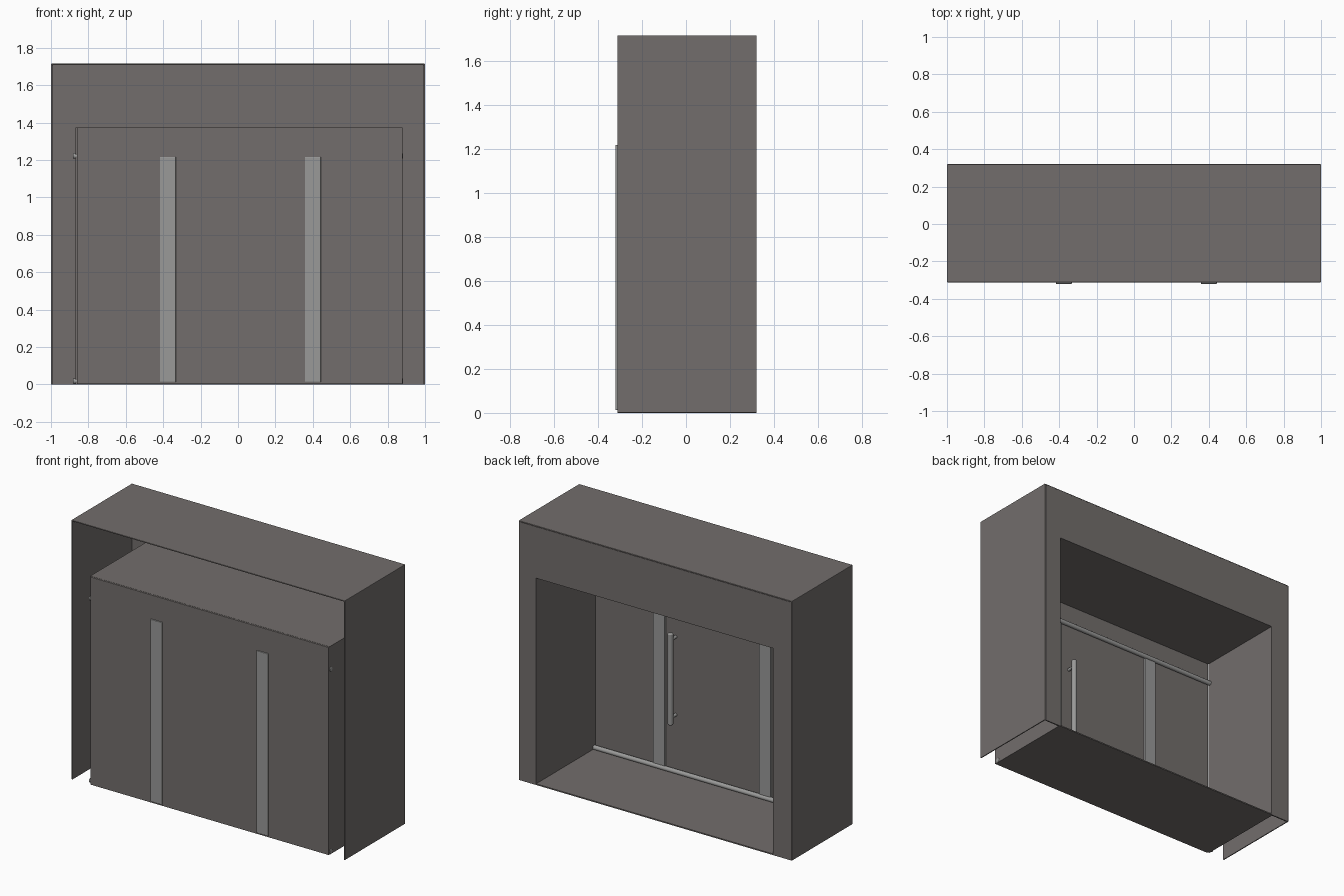
import bpy, bmesh, math
from mathutils import Matrix

cube = bpy.data.objects.get("Cube")
if cube:
    bpy.data.objects.remove(cube, do_unlink=True)


def material(name, color):
    m = bpy.data.materials.new(name)
    m.use_nodes = True
    m.diffuse_color = color
    for n in m.node_tree.nodes:
        if n.type == 'BSDF_PRINCIPLED':
            n.inputs["Base Color"].default_value = color
    return m


BODY = material("warm grey panel", (0.17, 0.155, 0.15, 1))
METAL = material("light grey metal", (0.32, 0.32, 0.315, 1))


def finish(name, bm, mat, bevel=0.0):
    bmesh.ops.recalc_face_normals(bm, faces=bm.faces)
    mesh = bpy.data.meshes.new(name)
    bm.to_mesh(mesh)
    bm.free()
    mesh.materials.append(mat)
    ob = bpy.data.objects.new(name, mesh)
    bpy.context.collection.objects.link(ob)
    if bevel:
        mod = ob.modifiers.new("soft edges", 'BEVEL')
        mod.width = bevel
        mod.segments = 2
    return ob


def box(name, x, y, z, mat, bevel=0.0):
    bm = bmesh.new()
    bmesh.ops.create_cube(bm, size=1)
    for v in bm.verts:
        for i, (a, b) in enumerate((x, y, z)):
            v.co[i] = a if v.co[i] < 0 else b
    return finish(name, bm, mat, bevel)


def arch(name, outer, inner, y, mat, bevel=0.0):
    """Upside-down U frame; outer and inner are (left, right, top)."""
    (l, r, t), (il, ir, it) = outer, inner
    outline = [(l, 0), (l, t), (r, t), (r, 0), (ir, 0), (ir, it), (il, it), (il, 0)]
    bm = bmesh.new()
    face = bm.faces.new([bm.verts.new((px, y[0], pz)) for px, pz in outline])
    ext = bmesh.ops.extrude_face_region(bm, geom=[face])
    for v in ext["geom"]:
        if isinstance(v, bmesh.types.BMVert):
            v.co.y = y[1]
    return finish(name, bm, mat, bevel)


def rod(name, start, length, radius, axis, mat, bevel=0.0):
    turn = {'X': Matrix.Rotation(math.pi / 2, 4, 'Y'),
            'Y': Matrix.Rotation(-math.pi / 2, 4, 'X'),
            'Z': Matrix.Identity(4)}[axis]
    bm = bmesh.new()
    bmesh.ops.create_cone(bm, cap_ends=True, segments=20, radius1=radius, radius2=radius,
                          depth=length, matrix=Matrix.Translation((0, 0, length / 2)))
    bmesh.ops.transform(bm, matrix=Matrix.Translation(start) @ turn, verts=bm.verts)
    ob = finish(name, bm, mat)
    bpy.ops.object.select_all(action='DESELECT')
    ob.select_set(True)
    bpy.context.view_layer.objects.active = ob
    bpy.ops.object.shade_smooth_by_angle(angle=math.radians(40))
    if bevel:
        mod = ob.modifiers.new("rounded ends", 'BEVEL')
        mod.width = bevel
        mod.segments = 3
    return ob


T = 0.008                      # sheet thickness
FRONT, BACK = -0.312, 0.32
L, R, TOP = -0.87, 0.88, 1.375  # inner recess

# Outer casing, open at the front and underneath
arch("outer_casing", (-1, 1, 1.715), (-1 + T, 1 - T, 1.715 - T), (FRONT, BACK), BODY, 0.003)
arch("back_frame", (-1 + T, 1 - T, 1.715 - T), (L + T, R - T, TOP - T), (BACK - T, BACK), BODY)

# Recess liner and floor
arch("recess_liner", (L, R, TOP), (L + T, R - T, TOP - T), (FRONT + 0.012, BACK - T), BODY)
box("recess_floor", (L + T, R - T), (FRONT + 0.012, BACK), (0, T), BODY)

# Sliding door panel
box("door_panel", (L + 0.008, R), (FRONT, FRONT + 0.012), (0.002, TOP), BODY, 0.002)

# Upright straps passing through the door
for side, x in (("left", 0.4), ("right", -0.375)):
    box(side + "_strap", (x - 0.043, x + 0.043), (-0.32, -0.284), (0.012, 1.217), METAL, 0.003)

# Guide rails behind the door
for level, z in (("upper", 1.222), ("lower", 0.018)):
    rod(level + "_rail", (-0.882, -0.286, z), 1.764, 0.015, 'X', METAL, 0.004)

# Door handle with two standoffs
HX, HY = 0.285, -0.245
rod("door_handle", (HX, HY, 0.34), 0.605, 0.017, 'Z', METAL, 0.006)
for level, z in (("upper", 0.9), ("lower", 0.385)):
    rod(level + "_handle_mount", (HX, FRONT + 0.01, z), HY - FRONT - 0.01, 0.01, 'Y', METAL)
